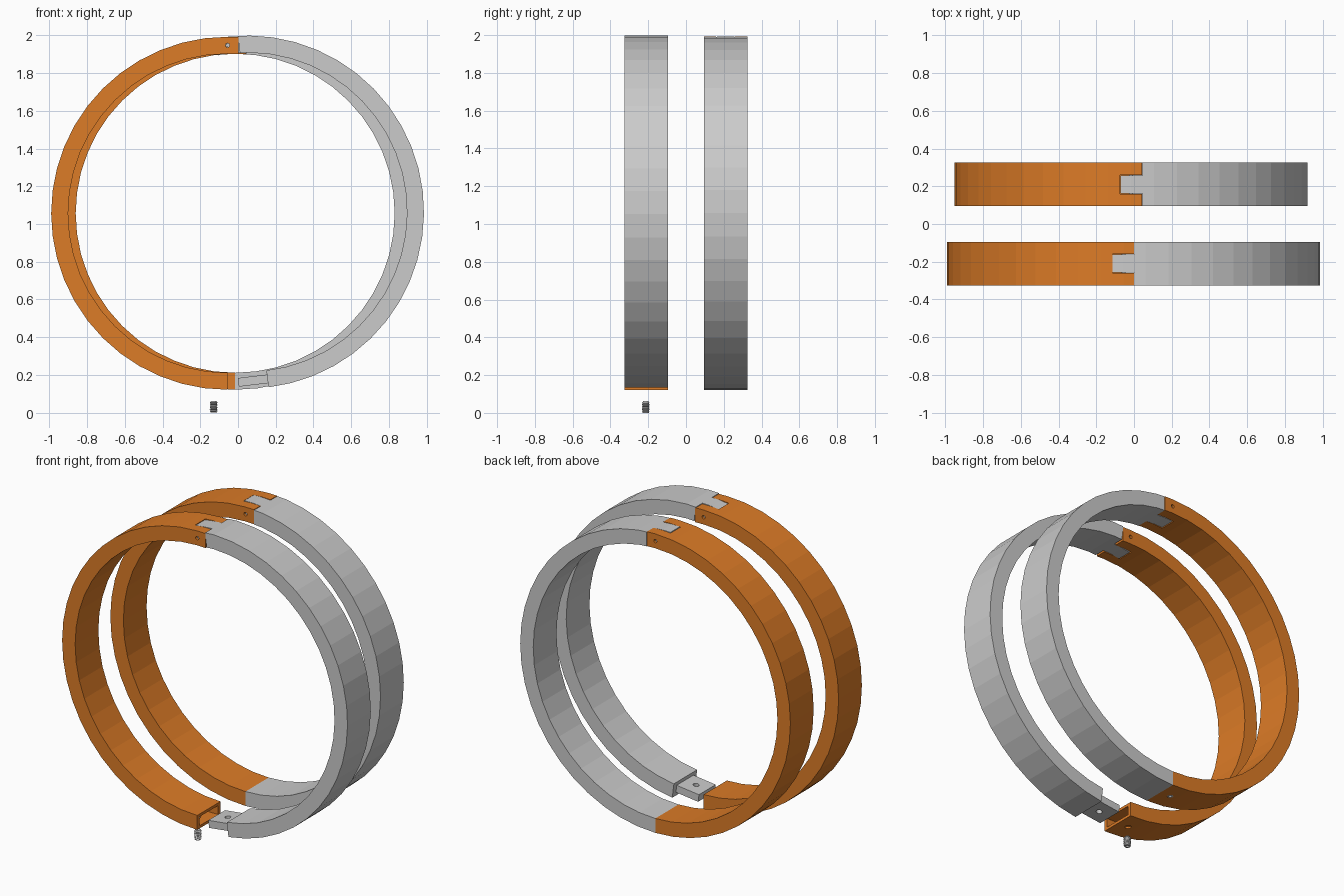
import bpy, bmesh
from math import sin, cos, pi, sqrt, radians
from mathutils import Matrix, Vector

if "Cube" in bpy.data.objects:
    bpy.data.objects.remove(bpy.data.objects["Cube"])

R_OUT, R_IN, R_MID = 0.936, 0.846, 0.891
HALF_W = 0.115            # half the band width along y
STEP = 2 * pi / 48
EAR, KNUCKLE = 0.058, -0.056   # hinge ends relative to the ring centre

orange = bpy.data.materials.new("orange")
orange.diffuse_color = (0.72, 0.2, 0.02, 1)
orange.use_nodes = True
orange.node_tree.nodes["Principled BSDF"].inputs["Base Color"].default_value = orange.diffuse_color


def to_object(name, bm, mat=None):
    bmesh.ops.recalc_face_normals(bm, faces=bm.faces)
    me = bpy.data.meshes.new(name)
    bm.to_mesh(me)
    bm.free()
    ob = bpy.data.objects.new(name, me)
    bpy.context.collection.objects.link(ob)
    if mat:
        me.materials.append(mat)
    return ob


def box(name, x0, x1, y0, y1, z0, z1):
    bm = bmesh.new()
    bmesh.ops.create_cube(bm, size=1)
    for v in bm.verts:
        v.co = Vector(((x0 + x1) / 2 + v.co.x * (x1 - x0),
                       (y0 + y1) / 2 + v.co.y * (y1 - y0),
                       (z0 + z1) / 2 + v.co.z * (z1 - z0)))
    return to_object(name, bm)


def cylinder(name, r, length, centre, axis):
    bm = bmesh.new()
    m = Matrix.Translation(centre)
    if axis == 'Y':
        m = m @ Matrix.Rotation(pi / 2, 4, 'X')
    bmesh.ops.create_cone(bm, cap_ends=True, segments=16, radius1=r,
                          radius2=r, depth=length, matrix=m)
    return to_object(name, bm)


def cut(ob, cutters):
    for c in cutters:
        mod = ob.modifiers.new("cut", 'BOOLEAN')
        mod.operation, mod.solver, mod.object = 'DIFFERENCE', 'EXACT', c
        deps = bpy.context.evaluated_depsgraph_get()
        me = bpy.data.meshes.new_from_object(ob.evaluated_get(deps))
        ob.modifiers.clear()
        ob.data = me
        bpy.data.objects.remove(c)


def half_band(name, side, x_top, mat=None):
    """Half ring on one side of x = 0, reaching x_top past the middle at the top."""
    def arc(r):
        pts = [(x_top, sqrt(r * r - x_top * x_top))]
        if x_top * side < 0:
            pts.append((0, r))
        pts += [(side * r * sin(i * STEP), r * cos(i * STEP)) for i in range(1, 25)]
        return pts
    outer, inner = arc(R_OUT), arc(R_IN)
    bm = bmesh.new()
    rows = [[bm.verts.new((p[0], y, p[1])) for p in (o, i) for y in (-HALF_W, HALF_W)]
            for o, i in zip(outer, inner)]
    for a, b in zip(rows, rows[1:]):
        for j, k in ((0, 1), (1, 3), (3, 2), (2, 0)):
            bm.faces.new((a[j], a[k], b[k], b[j]))
    for r in (rows[0], rows[-1]):
        bm.faces.new((r[0], r[1], r[3], r[2]))
    return to_object(name, bm, mat)


def screw(name, base):
    """Threaded set screw with a socket in its lower end."""
    prof = [(0, 0.02), (0.009, 0.02), (0.009, 0), (0.018, 0)]
    for i in range(6):
        z = 0.004 + i * 0.009
        prof += [(0.016, z), (0.021, z + 0.0045)]
    prof += [(0.016, 0.058), (0.015, 0.062), (0, 0.062)]
    bm = bmesh.new()
    vs = [bm.verts.new((r, 0, z)) for r, z in prof]
    es = [bm.edges.new(p) for p in zip(vs, vs[1:])]
    bmesh.ops.spin(bm, geom=vs + es, cent=(0, 0, 0), axis=(0, 0, 1),
                   angle=2 * pi, steps=16)
    bmesh.ops.remove_doubles(bm, verts=bm.verts, dist=1e-5)
    ob = to_object(name, bm)
    ob.location = base
    return ob


def clamp(label, centre, angle):
    place = Matrix.Translation(centre)
    pin = Vector((0, 0, R_MID))
    swing = (place @ Matrix.Translation(pin) @ Matrix.Rotation(-angle, 4, 'Y')
             @ Matrix.Translation(-pin))

    # orange half: hinge ears, latch socket and screw hole
    left = half_band(label + "_left_band", -1, EAR, orange)
    cut(left, [
        box("c", KNUCKLE - 0.004, 0.2, -0.05, 0.05, 0.7, 1.1),
        cylinder("c", 0.011, 0.4, pin, 'Y'),
        box("c", -0.16, 0.1, -0.092, 0.092, -R_MID - 0.028, -R_MID + 0.028),
        cylinder("c", 0.018, 0.08, (-0.077, 0, -0.94), 'Z')])
    left.matrix_world = place

    # grey half: hinge knuckle
    right = half_band(label + "_right_band", 1, KNUCKLE)
    cut(right, [
        box("c", -0.2, EAR + 0.002, 0.047, 0.3, 0.7, 1.1),
        box("c", -0.2, EAR + 0.002, -0.3, -0.047, 0.7, 1.1)])
    right.matrix_world = swing

    # latch tongue with screw hole
    tongue = box(label + "_latch_tongue", -0.155, 0.01, -0.083, 0.083,
                 -R_MID - 0.023, -R_MID + 0.023)
    cut(tongue, [cylinder("c", 0.018, 0.2, (-0.077, 0, -R_MID), 'Z')])
    tongue.matrix_world = swing

    # hinge pin, slightly recessed
    p = cylinder(label + "_hinge_pin", 0.0105, 2 * HALF_W - 0.03, pin, 'Y')
    p.matrix_world = place


clamp("front_clamp", (-0.055, -0.21, 1.057), radians(6.8))
clamp("back_clamp", (-0.015, 0.21, 1.057), 0)

# loose screw below the open clamp, fitted screw in the closed one
screw("loose_screw", (-0.129, -0.213, 0))
screw("fitted_screw", (-0.092, 0.21, 0.127))
